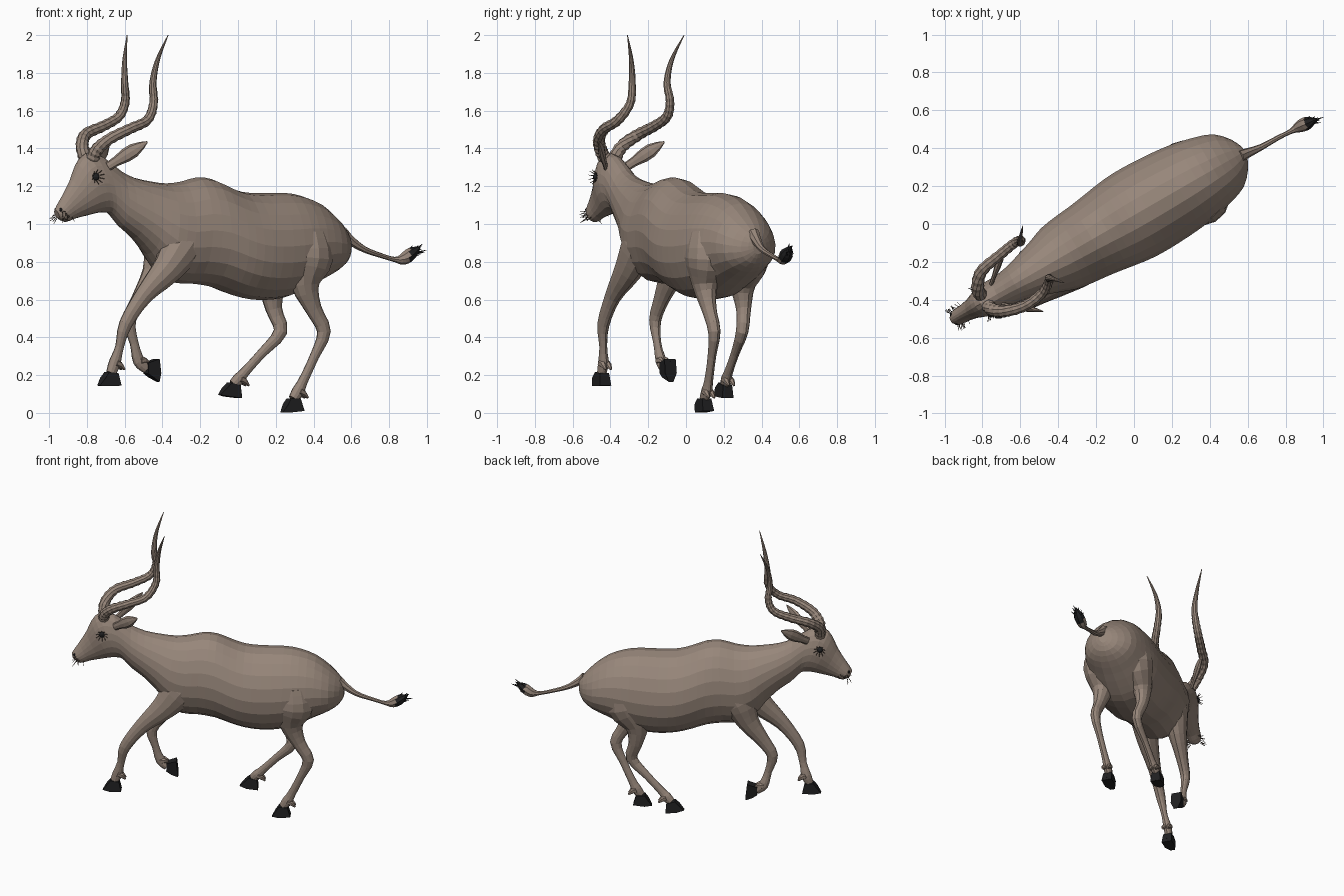
import bpy, bmesh, math, random
from mathutils import Vector

if "Cube" in bpy.data.objects:
    bpy.data.objects.remove(bpy.data.objects["Cube"])

random.seed(4)
W = Vector((-0.5, 0.866, 0))       # animal's sideways axis
F = Vector((-0.866, -0.5, 0))      # animal's forward axis
Z = Vector((0, 0, 1))


def material(name, rgb):
    m = bpy.data.materials.new(name)
    m.diffuse_color = (*rgb, 1)
    m.use_nodes = True
    m.node_tree.nodes["Principled BSDF"].inputs["Base Color"].default_value = m.diffuse_color
    return m


HIDE = material("brown hide", (0.31, 0.24, 0.195))
BLACK = material("black horn", (0.014, 0.014, 0.015))
DARK = material("dark hair", (0.09, 0.065, 0.05))


def P(x, w, z):
    """Point on the animal's mid-plane at x, moved sideways by w."""
    return Vector((x, 0.577 * (x + 0.02) + 0.035, z)) + W * w


def catmull(pts, n):
    out = []
    for i in range(len(pts) - 1):
        a, b, c, d = (pts[max(0, min(len(pts) - 1, i + k))] for k in (-1, 0, 1, 2))
        for j in range(n):
            t = j / n
            out.append([0.5 * (2 * q + (r - p) * t + (2 * p - 5 * q + 4 * r - s) * t * t
                               + (3 * q - p - 3 * r + s) * t ** 3)
                        for p, q, r, s in zip(a, b, c, d)])
    return out + [list(pts[-1])]


def finish(bm, name, mats):
    bmesh.ops.recalc_face_normals(bm, faces=bm.faces)
    me = bpy.data.meshes.new(name)
    bm.to_mesh(me)
    bm.free()
    for m in mats:
        me.materials.append(m)
    ob = bpy.data.objects.new(name, me)
    bpy.context.collection.objects.link(ob)
    return ob


def add_loft(bm, rings):
    vs = [[bm.verts.new(p) for p in r] for r in rings]
    n = len(vs[0])
    for a, b in zip(vs, vs[1:]):
        for i in range(n):
            bm.faces.new((a[i], a[(i + 1) % n], b[(i + 1) % n], b[i]))
    bm.faces.new(vs[0])
    bm.faces.new(vs[-1])


def add_tube(bm, pts, sides=10, ratio=1.0, ref=W):
    """pts: x, y, z, radius; ratio scales the radius along ref."""
    c = [Vector(p[:3]) for p in pts]
    rings = []
    for i, p in enumerate(pts):
        t = (c[min(i + 1, len(c) - 1)] - c[max(i - 1, 0)]).normalized()
        s = (ref - t * ref.dot(t)).normalized()
        n = t.cross(s)
        r = max(p[3], 0.0015)
        rings.append([c[i] + n * r * math.cos(a) + s * r * ratio * math.sin(a)
                      for a in (2 * math.pi * k / sides for k in range(sides))])
    add_loft(bm, rings)


def add_hair(bm, start, direction, length, r=0.003):
    e = start + direction.normalized() * length
    add_tube(bm, [(*start, r), (*e, 0.0015)], 3, 1, Vector((0.3, 0.5, 0.8)))


# body, neck and head: top x, top z, bottom x, bottom z, half width
profile = [
    (-.968, 1.075, -.952, 1.03, .022), (-.953, 1.105, -.915, 1.01, .043),
    (-.925, 1.155, -.86, 1.03, .047), (-.885, 1.235, -.80, 1.045, .06),
    (-.855, 1.315, -.74, 1.06, .08), (-.81, 1.372, -.69, 1.06, .088),
    (-.725, 1.36, -.665, 1.04, .088), (-.63, 1.285, -.62, .985, .10),
    (-.55, 1.245, -.55, .925, .125), (-.46, 1.225, -.48, .84, .155),
    (-.38, 1.215, -.42, .75, .185), (-.30, 1.225, -.34, .69, .20),
    (-.22, 1.247, -.25, .685, .21), (-.14, 1.238, -.15, .67, .225),
    (-.06, 1.20, -.06, .635, .24), (.02, 1.17, .02, .61, .247),
    (.12, 1.163, .12, .597, .245), (.24, 1.165, .24, .61, .235),
    (.33, 1.15, .33, .65, .22), (.42, 1.11, .42, .70, .195),
    (.50, 1.04, .50, .745, .16), (.56, .97, .555, .79, .09),
    (.585, .93, .58, .84, .03)]
rings = []
for xt, zt, xb, zb, hw in catmull(profile, 2):
    top, bot = P(xt, 0, zt), P(xb, 0, zb)
    mid, half = (top + bot) / 2, (top - bot) / 2
    rings.append([mid + half * math.cos(a) + W * hw * math.sin(a) * (1 - 0.08 * math.cos(a))
                  for a in (2 * math.pi * k / 20 for k in range(20))])
bm = bmesh.new()
add_loft(bm, rings)
finish(bm, "body", [HIDE])


def hoof(name, top, pitch):
    """Two wedge claws; pitch tips the toe downwards."""
    p = math.radians(pitch)
    f = F * math.cos(p) - Z * math.sin(p)
    d = -Z * math.cos(p) - F * math.sin(p)
    bm = bmesh.new()
    for s in (-1, 1):
        side = []
        for inner in (0.001, 1):
            side.append([top + f * a + d * b + W * s * inner * w for a, b, w in
                         ((-.03, 0, .028), (.026, -.006, .026), (.05, .025, .03),
                          (.077, .066, .014), (.03, .068, .036), (-.045, .066, .034))])
        add_loft(bm, side)
    finish(bm, name, [BLACK])


# legs: x, y, z, radius from shoulder or hip to pastern; then hoof pitch
legs = {
    "front_leg_near": ([(-.22, -.20, 1.0, .09), (-.29, -.24, .89, .115), (-.375, -.305, .76, .085),
                        (-.50, -.385, .62, .05), (-.595, -.437, .47, .037), (-.627, -.438, .35, .024),
                        (-.653, -.437, .265, .033), (-.672, -.447, .21, .028)], 0),
    "front_leg_far": ([(-.32, -.01, 1.0, .09), (-.385, -.05, .87, .11), (-.44, -.08, .73, .075),
                       (-.52, -.13, .60, .048), (-.575, -.163, .49, .037), (-.55, -.152, .37, .024),
                       (-.525, -.132, .275, .033), (-.485, -.115, .235, .028)], 95),
    "hind_leg_near": ([(.37, .105, .96, .10), (.375, .108, .82, .135), (.355, .10, .68, .08),
                       (.40, .122, .55, .046), (.455, .15, .43, .038), (.405, .137, .30, .026),
                       (.345, .12, .17, .027), (.318, .11, .115, .034), (.293, .095, .073, .028)], 4),
    "hind_leg_far": ([(.26, .33, .96, .10), (.25, .33, .82, .13), (.185, .30, .68, .08),
                      (.19, .305, .55, .046), (.225, .297, .43, .038), (.125, .26, .315, .026),
                      (.035, .225, .215, .027), (.005, .215, .18, .034), (-.025, .205, .15, .028)], -8)}
for name, (pts, pitch) in legs.items():
    bm = bmesh.new()
    add_tube(bm, catmull(pts, 3), 12, 0.82)
    fet, end = Vector(pts[-2][:3]), Vector(pts[-1][:3])
    # dewclaws behind the fetlock
    back = -F if pitch < 50 else (Z * 0.6 - F)
    for s in (-1, 1):
        a = fet + W * s * .016
        b = a + back * .052 - Z * .035
        add_tube(bm, [(*a, .02), (*((a + b) / 2 + Z * .006), .017), (*b, .006)], 6)
    finish(bm, name, [HIDE])
    hoof(name + "_hoof", end, pitch)

# spiral horns with ridges on the lower part
horns = {
    "horn_far": [(-.80, -.385, 1.33), (-.825, -.34, 1.41), (-.805, -.25, 1.475), (-.71, -.165, 1.52),
                 (-.63, -.10, 1.57), (-.597, -.085, 1.65), (-.60, -.10, 1.75), (-.60, -.075, 1.87),
                 (-.587, -.01, 2.0)],
    "horn_near": [(-.775, -.42, 1.33), (-.75, -.45, 1.39), (-.68, -.46, 1.45), (-.57, -.43, 1.505),
                  (-.48, -.36, 1.55), (-.447, -.295, 1.64), (-.45, -.285, 1.75), (-.425, -.29, 1.87),
                  (-.37, -.31, 2.0)]}
radii = (.036, .034, .031, .028, .026, .023, .019, .012, .002)
for name, pts in horns.items():
    path = catmull([(*p, r) for p, r in zip(pts, radii)], 6)
    for i, p in enumerate(path[:34]):
        p[3] *= 1.06 if i % 2 else 0.95
    bm = bmesh.new()
    add_tube(bm, path, 10)
    finish(bm, name, [HIDE])

for s, label in ((-1, "near"), (1, "far")):
    # leaf shaped ear
    bm = bmesh.new()
    path = [(*P(-.72 + .14 * t, s * (.065 + .135 * t), 1.305 + .13 * t), r)
            for t, r in ((0, .011), (.2, .012), (.45, .017), (.65, .017), (.85, .010), (1, .002))]
    add_tube(bm, path, 8, 2.2, Z)
    finish(bm, "ear_" + label, [HIDE])
    # eye with lashes
    eye = P(-.79, s * .073, 1.25)
    bm = bmesh.new()
    bmesh.ops.create_uvsphere(bm, u_segments=10, v_segments=6, radius=.021)
    bmesh.ops.translate(bm, verts=bm.verts, vec=eye)
    finish(bm, "eye_" + label, [BLACK])
    bm = bmesh.new()
    for k in range(10):
        a = math.radians(15 + 36 * k)
        o = F * math.cos(a) + Z * math.sin(a)
        add_hair(bm, eye + o * .02 + W * s * .006, o + W * s * 1.2, .03)
    finish(bm, "eyelashes_" + label, [DARK])
    # nostril
    bm = bmesh.new()
    bmesh.ops.create_uvsphere(bm, u_segments=8, v_segments=5, radius=.010)
    bmesh.ops.translate(bm, verts=bm.verts, vec=P(-.95, s * .026, 1.075))
    finish(bm, "nostril_" + label, [BLACK])

# whiskers round the muzzle
bm = bmesh.new()
for k in range(26):
    s = random.choice((-1, 1))
    start = P(random.uniform(-.95, -.89), s * .032, random.uniform(1.025, 1.07))
    add_hair(bm, start, W * s + F * random.uniform(-.2, .9) - Z * random.uniform(0, 1.2), .04, .002)
finish(bm, "whiskers", [DARK])

# tail with a dark tuft
tail = [(.555, .355, .95, .035), (.60, .375, .91, .026), (.67, .405, .865, .017), (.76, .455, .832, .013),
        (.83, .49, .812, .014), (.875, .515, .815, .032), (.92, .535, .845, .034), (.965, .555, .88, .004)]
bm = bmesh.new()
add_tube(bm, catmull(tail, 3), 8)
axis = Vector((.09, .045, .055))
for k in range(22):
    jitter = Vector([random.uniform(-1, 1) for _ in range(3)])
    start = Vector((.86, .51, .812)) + axis * random.uniform(0, .9) + jitter * .015
    add_hair(bm, start, axis.normalized() + jitter * .35, .05, .007)
for f in bm.faces:
    f.material_index = 1 if f.calc_center_median().x > .905 else 0
finish(bm, "tail", [HIDE, BLACK])
